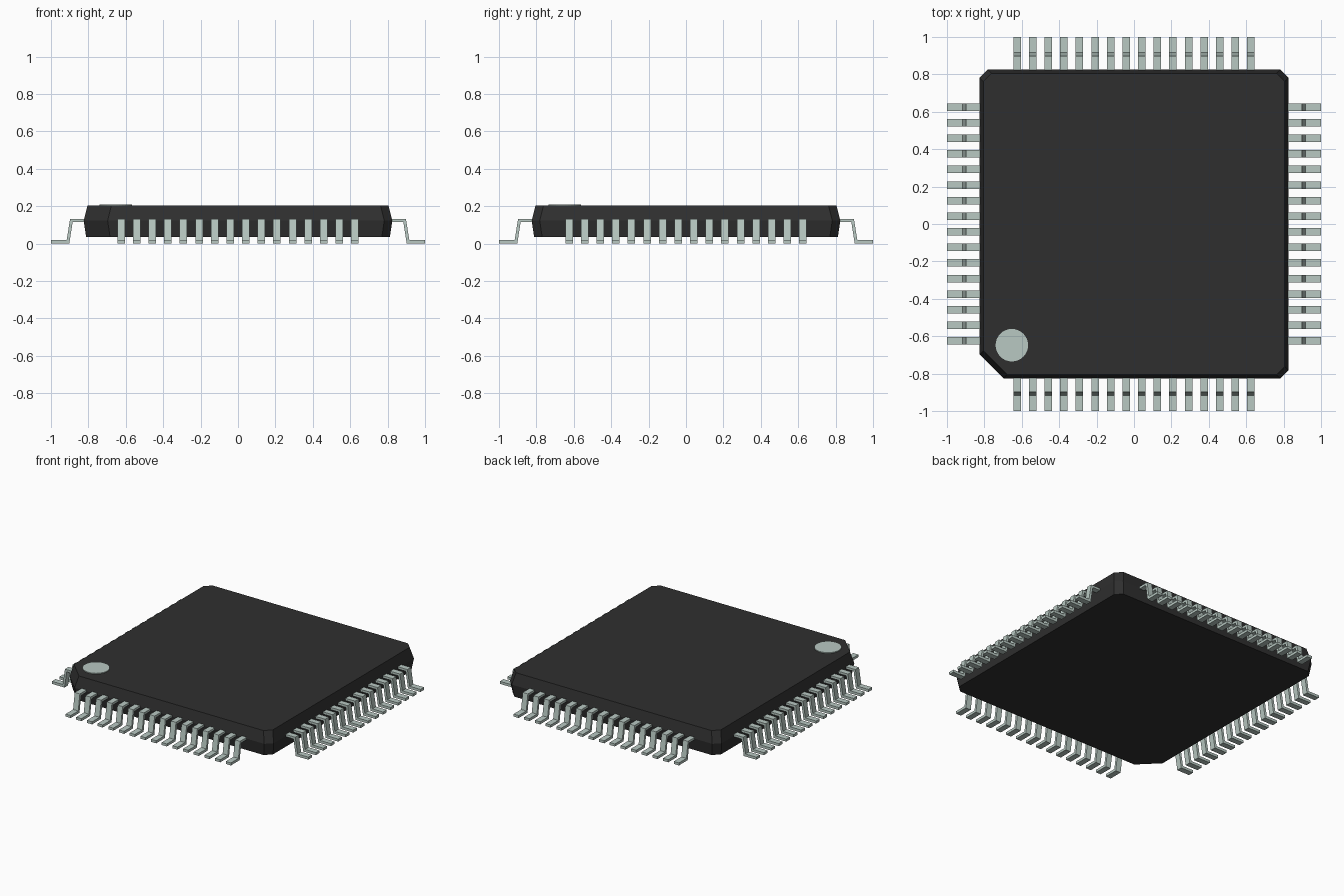
import bpy
import bmesh
from math import pi
from mathutils import Matrix

cube = bpy.data.objects.get("Cube")
if cube:
    bpy.data.objects.remove(cube, do_unlink=True)


def make_material(name, rgb):
    mat = bpy.data.materials.new(name)
    mat.use_nodes = True
    color = (*rgb, 1)
    mat.diffuse_color = color
    mat.node_tree.nodes["Principled BSDF"].inputs["Base Color"].default_value = color
    return mat


def finish(bm, name, mat):
    bmesh.ops.recalc_face_normals(bm, faces=bm.faces)
    mesh = bpy.data.meshes.new(name)
    bm.to_mesh(mesh)
    bm.free()
    mesh.materials.append(mat)
    obj = bpy.data.objects.new(name, mesh)
    bpy.context.collection.objects.link(obj)
    return obj


def loft(bm, rings):
    """Skin matching rings of points and cap both ends."""
    loops = [[bm.verts.new(p) for p in ring] for ring in rings]
    for low, high in zip(loops, loops[1:]):
        for i in range(len(low)):
            j = (i + 1) % len(low)
            bm.faces.new((low[i], low[j], high[j], high[i]))
    bm.faces.new(loops[0][::-1])
    bm.faces.new(loops[-1])


def outline(half, z, small=0.043, large=0.128):
    """Square with clipped corners; the front right corner is clipped deeper."""
    points = []
    for sx, sy in ((-1, -1), (1, -1), (1, 1), (-1, 1)):
        cut = large if sx + sy == -2 else small
        pair = [(sx * half, sy * (half - cut), z), (sx * (half - cut), sy * half, z)]
        points += pair if sx * sy > 0 else pair[::-1]
    return points


black = make_material("black plastic", (0.028, 0.028, 0.028))
metal = make_material("pale metal", (0.48, 0.58, 0.54))

# Package body, widest at the height of the pins
bm = bmesh.new()
loft(bm, [outline(0.812, 0.035), outline(0.825, 0.122), outline(0.805, 0.203)])
finish(bm, "package_body", black)

# Gull-wing pins, one row per side
PINS, PITCH, WIDTH = 16, 0.0833, 0.04
profile = [(0.8, 0.131), (0.898, 0.131), (0.916, 0.018), (1, 0.018),
           (1, 0), (0.902, 0), (0.884, 0.115), (0.8, 0.115)]
for side, name in enumerate(("left", "back", "right", "front")):
    bm = bmesh.new()
    for i in range(PINS):
        y = (i - (PINS - 1) / 2) * PITCH
        loft(bm, [[(x, y + s * WIDTH / 2, z) for x, z in profile] for s in (-1, 1)])
    bm.transform(Matrix.Rotation(side * pi / 2, 4, "Z"))
    finish(bm, name + "_pins", metal)

# Round marker beside the deep corner
bm = bmesh.new()
bmesh.ops.create_cone(bm, cap_ends=True, segments=32, radius1=0.087, radius2=0.087,
                      depth=0.008, matrix=Matrix.Translation((-0.653, -0.648, 0.205)))
finish(bm, "corner_marker", metal)
